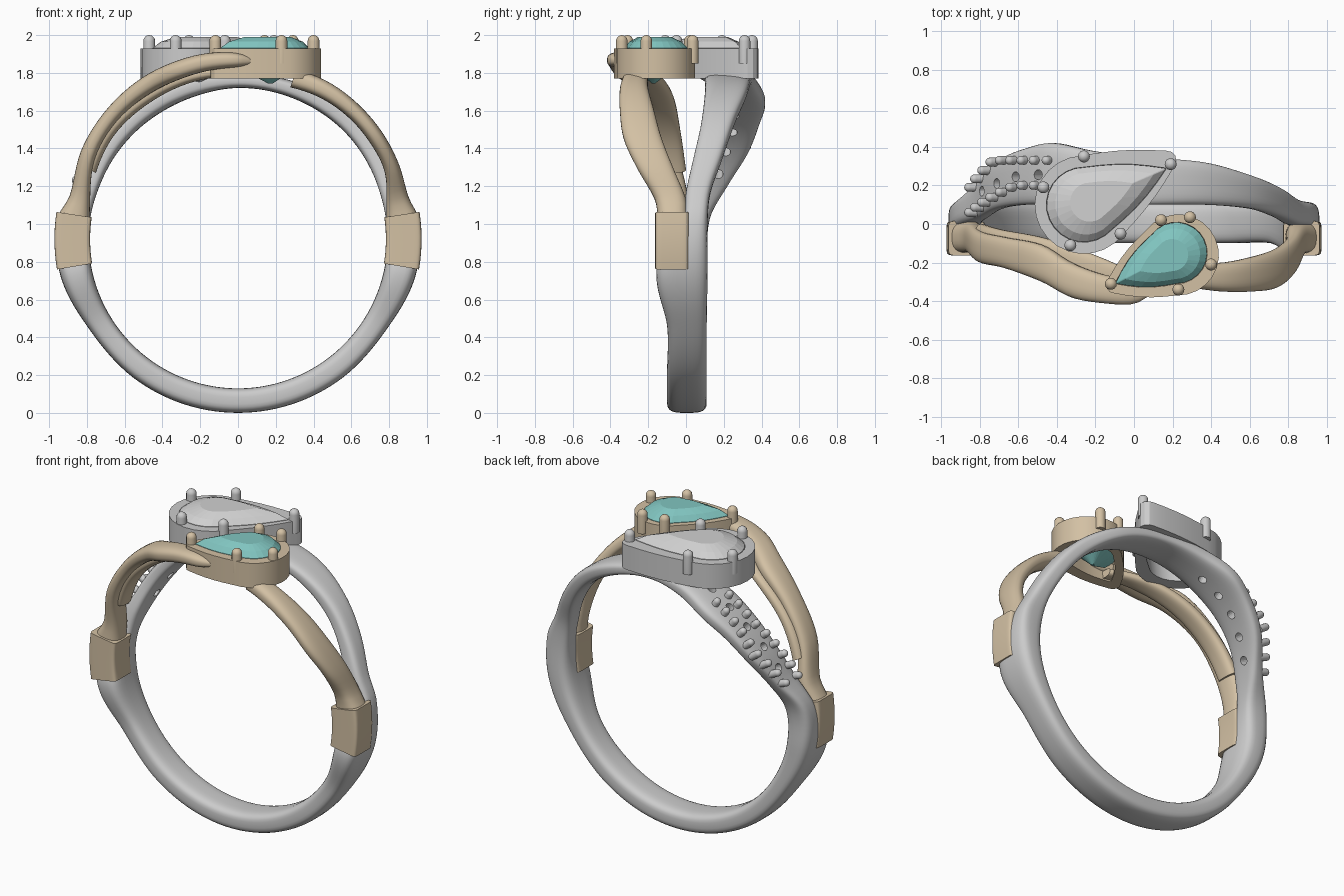
import bpy, bmesh, math
from mathutils import Vector, Matrix

cube = bpy.data.objects.get("Cube")
if cube:
    bpy.data.objects.remove(cube, do_unlink=True)

CENTER_Z = 0.92


def material(name, rgb):
    mat = bpy.data.materials.new(name)
    mat.use_nodes = True
    mat.diffuse_color = (*rgb, 1)
    mat.node_tree.nodes["Principled BSDF"].inputs["Base Color"].default_value = (*rgb, 1)
    return mat


silver = material("silver", (0.6, 0.6, 0.6))
gold = material("warm gold", (0.65, 0.53, 0.37))
teal = material("teal gem", (0.22, 0.56, 0.53))
clear = material("clear gem", (0.64, 0.64, 0.64))


def finish(name, bm, mat, smooth=None):
    bmesh.ops.recalc_face_normals(bm, faces=bm.faces)
    mesh = bpy.data.meshes.new(name)
    bm.to_mesh(mesh)
    bm.free()
    mesh.materials.append(mat)
    obj = bpy.data.objects.new(name, mesh)
    bpy.context.collection.objects.link(obj)
    if smooth:
        bpy.ops.object.select_all(action='DESELECT')
        obj.select_set(True)
        bpy.context.view_layer.objects.active = obj
        bpy.ops.object.shade_smooth_by_angle(angle=math.radians(smooth))
    return obj


def polar(angle, radius, y):
    a = math.radians(angle)
    return Vector((radius * math.cos(a), y, CENTER_Z + radius * math.sin(a)))


def skin(bm, rings, loop=False, caps=True):
    """Join rings of points into a tube."""
    rows = [[bm.verts.new(p) for p in ring] for ring in rings]
    pairs = list(zip(rows, rows[1:])) + ([(rows[-1], rows[0])] if loop else [])
    for a, b in pairs:
        for i in range(len(a)):
            j = (i + 1) % len(a)
            bm.faces.new((a[i], a[j], b[j], b[i]))
    if caps and not loop:
        bm.faces.new(rows[0])
        bm.faces.new(rows[-1])


def stations_at(keys, angle):
    """Smooth interpolation of the key stations (angle, inner, outer, front, back)."""
    k = max(i for i in range(len(keys) - 1) if keys[i][0] <= angle or i == 0)
    a, b = keys[k], keys[k + 1]
    before, after = keys[max(k - 1, 0)], keys[min(k + 2, len(keys) - 1)]
    span = b[0] - a[0]
    t = (angle - a[0]) / span
    out = []
    for c in range(1, 5):
        m0 = (b[c] - before[c]) / (b[0] - before[0]) * span
        m1 = (after[c] - a[c]) / (after[0] - a[0]) * span
        h = t * t * (3 - 2 * t)
        out.append(a[c] + (b[c] - a[c]) * h
                   + m0 * t * (1 - t) ** 2 - m1 * t * t * (1 - t))
    return out


def sweep(name, keys, mat, power=3, step=2.5, loop=False, sides=28, smooth=40):
    """Rounded band running around the finger axis."""
    bm = bmesh.new()
    start, end = keys[0][0], keys[-1][0]
    count = max(2, round((end - start) / step))
    rings = []
    for i in range(count if loop else count + 1):
        angle = start + (end - start) * i / count
        inner, outer, front, back = stations_at(keys, angle)
        ring = []
        for s in range(sides):
            a = 2 * math.pi * (s + 0.5) / sides
            u = math.copysign(abs(math.cos(a)) ** (2 / power), math.cos(a))
            v = math.copysign(abs(math.sin(a)) ** (2 / power), math.sin(a))
            ring.append(polar(angle, (inner + outer) / 2 + v * (outer - inner) / 2,
                              (front + back) / 2 + u * (back - front) / 2))
        rings.append(ring)
    skin(bm, rings, loop)
    return finish(name, bm, mat, smooth)


# Silver band: plain shank, one plain shoulder, one wide beaded shoulder
band = sweep("silver_band", [
    (-90, .79, .92, -.1, .11), (-55, .79, .92, -.1, .11), (-32, .79, .92, -.1, .11),
    (-10, .79, .962, -.155, .115), (7, .79, .95, -.02, .115), (17, .79, .912, 0, .13),
    (30, .795, .9, .04, .19), (45, .8, .9, .08, .25), (65, .8, .89, .1, .32),
    (90, .8, .875, .1, .35), (105, .79, .89, .1, .38), (120, .785, .89, .1, .42),
    (132, .785, .885, .1, .39), (146, .785, .88, .08, .33), (160, .785, .885, .03, .22),
    (173, .79, .95, -.02, .125), (190, .79, .962, -.155, .115), (212, .79, .92, -.1, .11),
    (235, .79, .92, -.1, .11), (270, .79, .92, -.1, .11)], silver, power=3.4, loop=True)

# Drilled holes along the beaded shoulder
bm = bmesh.new()
for angle, y in ((154, .17), (144, .21), (134, .245), (124, .255), (114, .25)):
    turn = Matrix.Rotation(math.radians(90 - angle), 4, 'Y')
    bmesh.ops.create_cone(bm, cap_ends=True, segments=16, radius1=.026, radius2=.026,
                          depth=.3, matrix=Matrix.Translation(polar(angle, .84, y)) @ turn)
cutter = finish("hole_cutter", bm, silver)
cutter.hide_render = True
mod = band.modifiers.new("holes", 'BOOLEAN')
mod.operation, mod.solver, mod.object = 'DIFFERENCE', 'EXACT', cutter
bpy.context.view_layer.objects.active = band
bpy.ops.object.modifier_apply(modifier=mod.name)
bpy.data.objects.remove(cutter, do_unlink=True)


def pin(bm, base, axis, length, radius, sides=14):
    """Round-ended pin."""
    turn = Vector((0, 0, 1)).rotation_difference(axis).to_matrix()
    profile = [(1, 0)] + [(math.cos(a), length - radius + radius * math.sin(a))
                          for a in (math.radians(d) for d in range(0, 90, 17))]
    skin(bm, [[base + turn @ Vector((radius * f * math.cos(2 * math.pi * s / sides),
                                     radius * f * math.sin(2 * math.pi * s / sides), h))
               for s in range(sides)] for f, h in profile])


# Two rows of beads on the shoulder
bm = bmesh.new()
for i in range(9):
    angle = 160 - 5 * i
    t = i / 8
    out = polar(angle, 1, 0) - polar(angle, 0, 0)
    for y in (.06 + .14 * min(1, t * 1.5), .19 + .14 * min(1, t * 2.5)):
        pin(bm, polar(angle, .85, y), out, .085, .023)
finish("shoulder_beads", bm, silver, 50)

# Gold blocks on both sides
for side, mid in (("left", 0), ("right", 180)):
    sign = 1 if mid == 0 else -1
    ends = sorted((mid - 9.5 * sign, mid + 8.5 * sign))
    sweep(side + "_gold_block", [(a, .783, .972, -.163, .015) for a in ends],
          gold, power=9, sides=36)

# Gold arms rising to the small setting
sweep("left_gold_arm", [
    (7, .79, .965, -.15, .01), (14, .81, .93, -.165, 0), (25, .855, .94, -.26, -.07),
    (36, .865, .95, -.33, -.13), (48, .87, .957, -.35, -.17), (60, .865, .96, -.35, -.2),
    (71, .85, .95, -.33, -.2)], gold, power=2.6)
sweep("right_gold_arm", [
    (86, .925, .965, -.38, -.31), (90, .91, .985, -.415, -.29), (100, .905, .998, -.41, -.26),
    (110, .9, .998, -.38, -.2), (120, .9, .995, -.3, -.11), (135, .895, .978, -.23, -.07),
    (150, .87, .955, -.2, -.04), (165, .81, .92, -.15, .01), (173, .79, .965, -.15, .01)],
    gold, power=2.6)
sweep("right_gold_strand", [
    (91, .86, .91, -.33, -.24), (105, .865, .925, -.28, -.15), (122, .86, .93, -.21, -.07),
    (140, .855, .93, -.17, -.03), (155, .83, .91, -.14, 0)], gold, power=2.6)


def pear(center, tip, big, small, bulge, scale=1):
    """Teardrop outline as 2D points, shrunk about a point near its middle."""
    c, t = Vector(center), Vector(tip)
    d = t - c
    heading = math.atan2(d.y, d.x)
    a = math.acos((big - small) / d.length)

    def on(o, r, ang):
        return o + r * Vector((math.cos(heading + ang), math.sin(heading + ang)))

    pts = [on(c, big, a + (2 * math.pi - 2 * a) * i / 16) for i in range(17)]
    nose = [on(t, small, -a + 2 * a * i / 4) for i in range(5)] if small else [t]

    def edge(p, q, ang):
        return [p.lerp(q, f) + on(Vector((0, 0)), bulge * math.sin(math.pi * f), ang)
                for f in (.2, .4, .6, .8)]

    pts = pts + edge(pts[-1], nose[0], -a) + nose + edge(nose[-1], pts[0], a)
    mid = c + d * .15
    return [mid + (p - mid) * scale for p in pts]


def lift(points, z):
    return [Vector((p.x, p.y, z)) for p in points]


def setting(name, metal, gem_mat, center, tip, big, small, gem_center, gem_tip, gem_big, prongs):
    # Open collar
    bm = bmesh.new()
    outer = pear(center, tip, big, small, .015)
    gem = (gem_center, gem_tip, gem_big, .006, .018)
    hole = pear(*gem)
    low = pear(*gem, .88)
    # Match point counts by using the same outline family
    skin(bm, [lift(outer, 1.77), lift(outer, 1.93), lift(hole, 1.93), lift(low, 1.77)], loop=True)
    finish(name + "_collar", bm, metal, 25)
    # Faceted stone with table and pointed base
    bm = bmesh.new()
    skin(bm, [lift(pear(*gem, s), z) for s, z in (
        (.06, 1.745), (.6, 1.82), (.99, 1.915), (.99, 1.932), (.82, 1.965), (.52, 1.99))])
    finish(name + "_stone", bm, gem_mat)
    # Prongs
    bm = bmesh.new()
    for x, y in prongs:
        pin(bm, Vector((x, y, 1.85)), Vector((0, 0, 1)), .15, .031)
    finish(name + "_prongs", bm, metal, 50)


setting("small_setting", gold, teal, (.23, -.16), (-.1, -.315), .21, .045,
        (.22, -.15), (-.09, -.305), .16,
        [(-.12, -.31), (.14, .02), (.29, .035), (.4, -.21), (.23, -.34)])
setting("large_setting", silver, clear, (-.26, .1), (.17, .33), .255, .05,
        (-.26, .1), (.16, .285), .195,
        [(-.26, .35), (.19, .31), (-.47, .19), (-.33, -.11), (-.07, -.05)])
